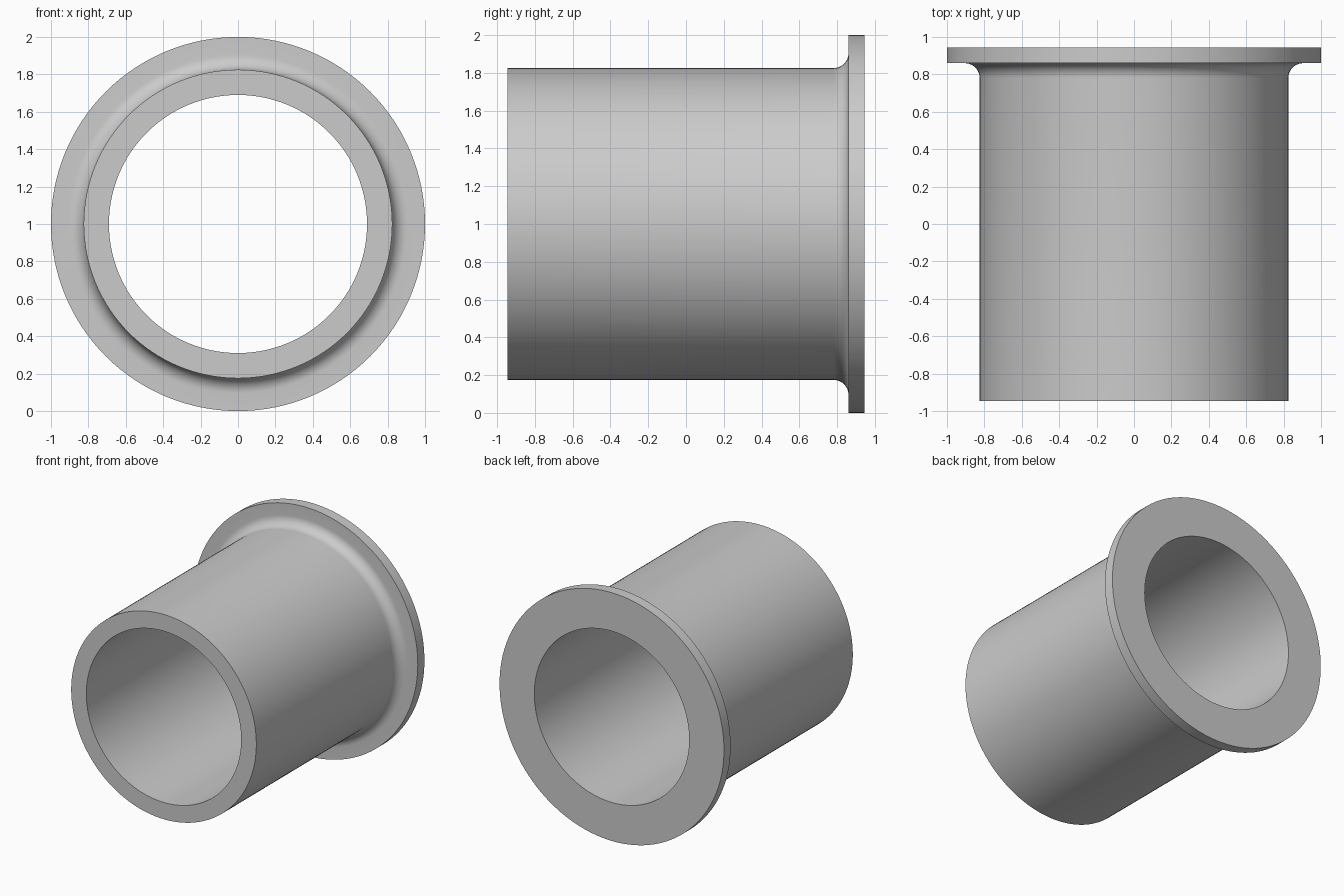
import bpy
import bmesh
from math import cos, sin, pi, radians
from mathutils import Matrix, Vector

cube = bpy.data.objects.get("Cube")
if cube:
    bpy.data.objects.remove(cube, do_unlink=True)

# Dimensions
HALF_LENGTH = 0.945
BORE, TUBE, FLANGE = 0.69, 0.825, 1.0
FLANGE_FRONT = 0.86
FILLET = 0.08
SEGMENTS = 128
FILLET_STEPS = 10

# Single grey material
grey = bpy.data.materials.new("plain grey")
grey.use_nodes = True
colour = (0.6, 0.6, 0.6, 1)
grey.diffuse_color = colour
grey.node_tree.nodes["Principled BSDF"].inputs["Base Color"].default_value = colour

# Closed cross-section as (radius, y): bore, tube, concave fillet, flange
profile = [(BORE, HALF_LENGTH), (BORE, -HALF_LENGTH), (TUBE, -HALF_LENGTH)]
for i in range(FILLET_STEPS + 1):
    a = pi / 2 * i / FILLET_STEPS
    profile.append((TUBE + FILLET * (1 - cos(a)), FLANGE_FRONT - FILLET * (1 - sin(a))))
profile += [(FLANGE, FLANGE_FRONT), (FLANGE, HALF_LENGTH)]

# Revolve the section about the y axis
bm = bmesh.new()
verts = [bm.verts.new((r, y, 0)) for r, y in profile]
edges = [bm.edges.new((v, verts[i - 1])) for i, v in enumerate(verts)]
bmesh.ops.spin(bm, geom=verts + edges, cent=(0, 0, 0), axis=(0, 1, 0),
               angle=2 * pi, steps=SEGMENTS, use_merge=True)
bmesh.ops.remove_doubles(bm, verts=bm.verts, dist=0.0001)
bmesh.ops.recalc_face_normals(bm, faces=bm.faces)
bmesh.ops.transform(bm, matrix=Matrix.Translation(Vector((0, 0, FLANGE))), verts=bm.verts)

mesh = bpy.data.meshes.new("flanged_bushing")
bm.to_mesh(mesh)
bm.free()
mesh.materials.append(grey)
bushing = bpy.data.objects.new("flanged_bushing", mesh)
bpy.context.collection.objects.link(bushing)

# Smooth walls with crisp rims
bpy.ops.object.select_all(action="DESELECT")
bushing.select_set(True)
bpy.context.view_layer.objects.active = bushing
bpy.ops.object.shade_smooth_by_angle(angle=radians(30))
